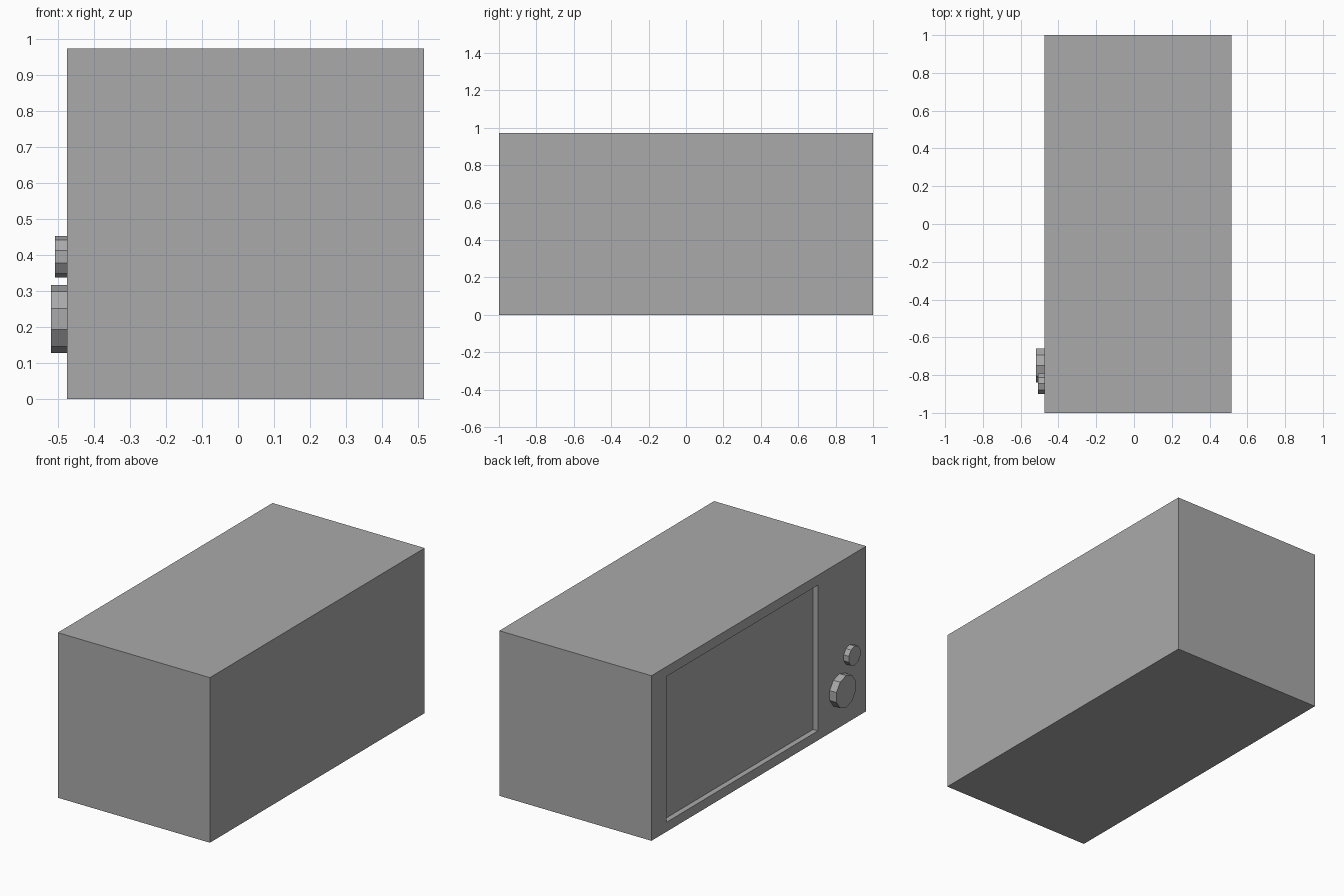
import bpy, bmesh, math
from mathutils import Matrix, Vector

cube = bpy.data.objects.get("Cube")
if cube:
    bpy.data.objects.remove(cube, do_unlink=True)

# Single flat grey
grey = bpy.data.materials.new("grey")
grey.use_nodes = True
colour = (0.4, 0.4, 0.4, 1)
grey.diffuse_color = colour
grey.node_tree.nodes["Principled BSDF"].inputs["Base Color"].default_value = colour

FACE_X, BACK_X, HEIGHT = -0.475, 0.517, 0.973


def make_object(name, bm):
    bmesh.ops.recalc_face_normals(bm, faces=bm.faces)
    mesh = bpy.data.meshes.new(name)
    bm.to_mesh(mesh)
    bm.free()
    mesh.materials.append(grey)
    obj = bpy.data.objects.new(name, mesh)
    bpy.context.collection.objects.link(obj)
    return obj


def oven_body():
    bm = bmesh.new()
    size = Vector((BACK_X - FACE_X, 2, HEIGHT))
    centre = Vector(((BACK_X + FACE_X) / 2, 0, HEIGHT / 2))
    bmesh.ops.create_cube(bm, size=1, matrix=Matrix.Translation(centre) @ Matrix.Diagonal(size).to_4x4())
    # Door outline inset on the control side
    door = min(bm.faces, key=lambda f: f.calc_center_median().x)
    bmesh.ops.inset_individual(bm, faces=[door], thickness=0.05)
    for v in door.verts:
        v.co.y = 0.86 if v.co.y > 0 else -0.55
        v.co.z = 0.915 if v.co.z > HEIGHT / 2 else 0.056
    # Door panel pushed back to form the recess
    panel = bmesh.ops.extrude_discrete_faces(bm, faces=[door])["faces"][0]
    bmesh.ops.translate(bm, verts=panel.verts, vec=(0.032, 0, 0))
    return make_object("oven_body", bm)


def knob(name, y, z, radius, depth):
    # Ten-sided dial with its axis along x and a corner pointing up
    bm = bmesh.new()
    turn = Matrix.Rotation(math.pi / 2, 4, "Y")
    place = Matrix.Translation((FACE_X - depth / 2, y, z))
    bmesh.ops.create_cone(bm, cap_ends=True, segments=10, radius1=radius,
                          radius2=radius, depth=depth, matrix=place @ turn)
    # Align a corner with straight up
    top = max(bm.verts, key=lambda v: v.co.z).co
    angle = math.atan2(top.y - y, top.z - z)
    bmesh.ops.rotate(bm, verts=bm.verts, cent=(0, y, z), matrix=Matrix.Rotation(angle, 3, "X"))
    return make_object(name, bm)


oven_body()
knob("large_knob", -0.75, 0.2225, 0.0945, 0.044)
knob("small_knob", -0.845, 0.395, 0.057, 0.033)
